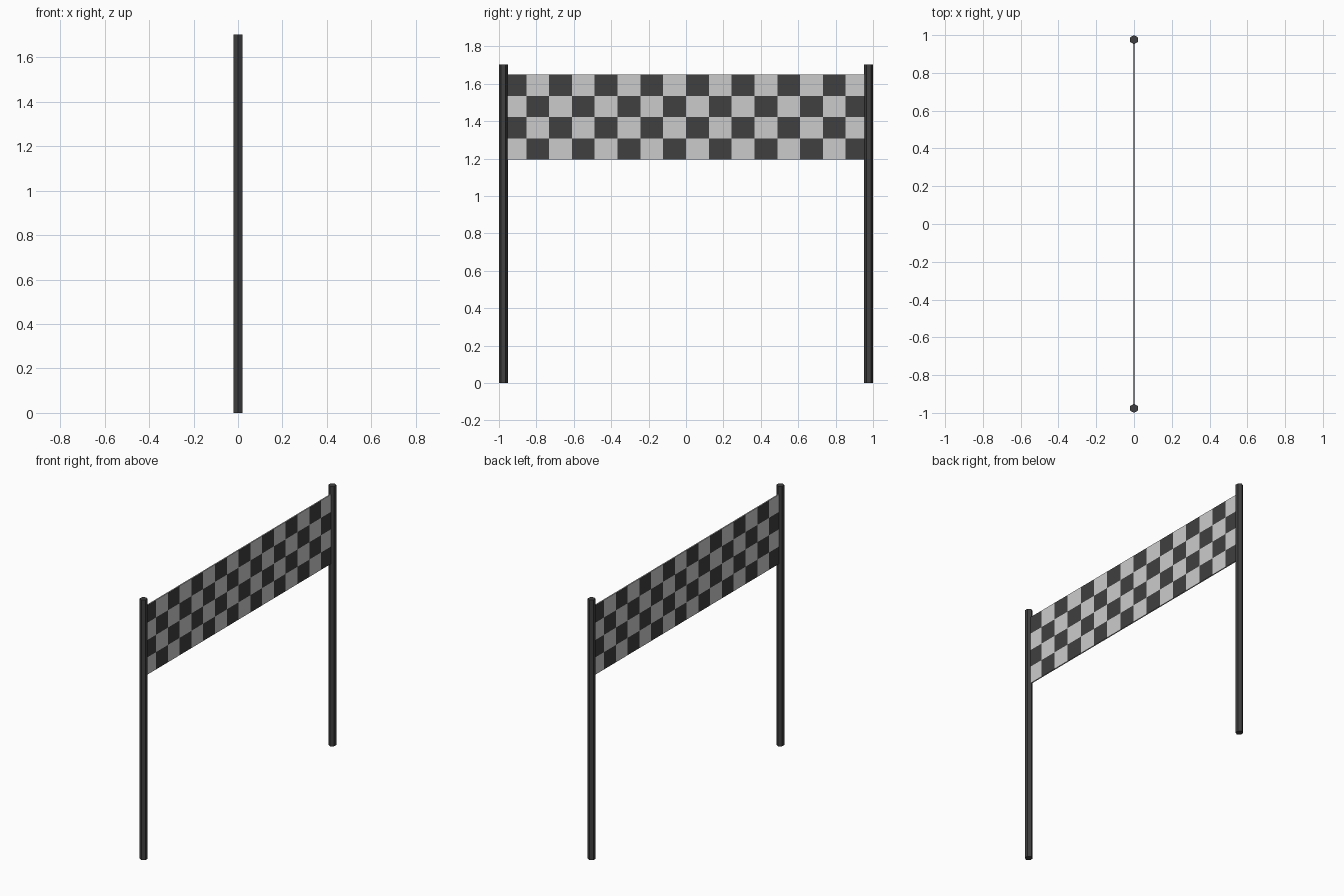
import bpy, bmesh, math
from mathutils import Matrix

if "Cube" in bpy.data.objects:
    bpy.data.objects.remove(bpy.data.objects["Cube"])

POST_Y, POST_R, POST_H = 0.976, 0.024, 1.703
COLS, ROWS = 16, 4
Z0, Z1, THICK = 1.194, 1.648, 0.008


def material(name, rgb):
    m = bpy.data.materials.new(name)
    m.diffuse_color = (*rgb, 1)
    m.use_nodes = True
    m.node_tree.nodes["Principled BSDF"].inputs["Base Color"].default_value = m.diffuse_color
    return m


def add_object(name, bm, mats):
    bmesh.ops.recalc_face_normals(bm, faces=bm.faces)
    me = bpy.data.meshes.new(name)
    bm.to_mesh(me)
    bm.free()
    ob = bpy.data.objects.new(name, me)
    bpy.context.collection.objects.link(ob)
    for m in mats:
        me.materials.append(m)
    return ob


black = material("black", (0.05, 0.05, 0.05))
white = material("light_grey", (0.8, 0.8, 0.8))

# Hexagonal posts, one at each end
for side, name in ((-1, "front_post"), (1, "back_post")):
    bm = bmesh.new()
    bmesh.ops.create_cone(bm, cap_ends=True, segments=6, radius1=POST_R, radius2=POST_R,
                          depth=POST_H, matrix=Matrix.Translation((0, side * POST_Y, POST_H / 2)))
    ob = add_object(name, bm, [black])
    # keep a hexagon corner on the y axis
    v = ob.data.vertices[0].co
    ang = math.atan2(v.y - side * POST_Y, v.x)
    about = Matrix.Translation((0, side * POST_Y, 0))
    ob.data.transform(about @ Matrix.Rotation(math.pi / 2 - ang, 4, 'Z') @ about.inverted())

# Thin chequered banner between the post centres
bm = bmesh.new()
cw, ch = 2 * POST_Y / COLS, (Z1 - Z0) / ROWS
grid = [[bm.verts.new((-THICK / 2, -POST_Y + c * cw, Z0 + r * ch)) for c in range(COLS + 1)]
        for r in range(ROWS + 1)]
for r in range(ROWS):
    for c in range(COLS):
        bm.faces.new((grid[r][c], grid[r][c + 1], grid[r + 1][c + 1], grid[r + 1][c]))
ext = bmesh.ops.extrude_face_region(bm, geom=bm.faces[:], use_keep_orig=True)
bmesh.ops.translate(bm, vec=(THICK, 0, 0),
                    verts=[g for g in ext["geom"] if isinstance(g, bmesh.types.BMVert)])
for f in bm.faces:
    f.normal_update()
    p = f.calc_center_median()
    if abs(f.normal.x) > 0.5:
        c = int((p.y + POST_Y) / cw)
        r = int((p.z - Z0) / ch)
        # each side starts with a light square at its own lower left
        f.material_index = (c + r + (p.x < 0)) % 2
add_object("chequered_banner", bm, [white, black])
